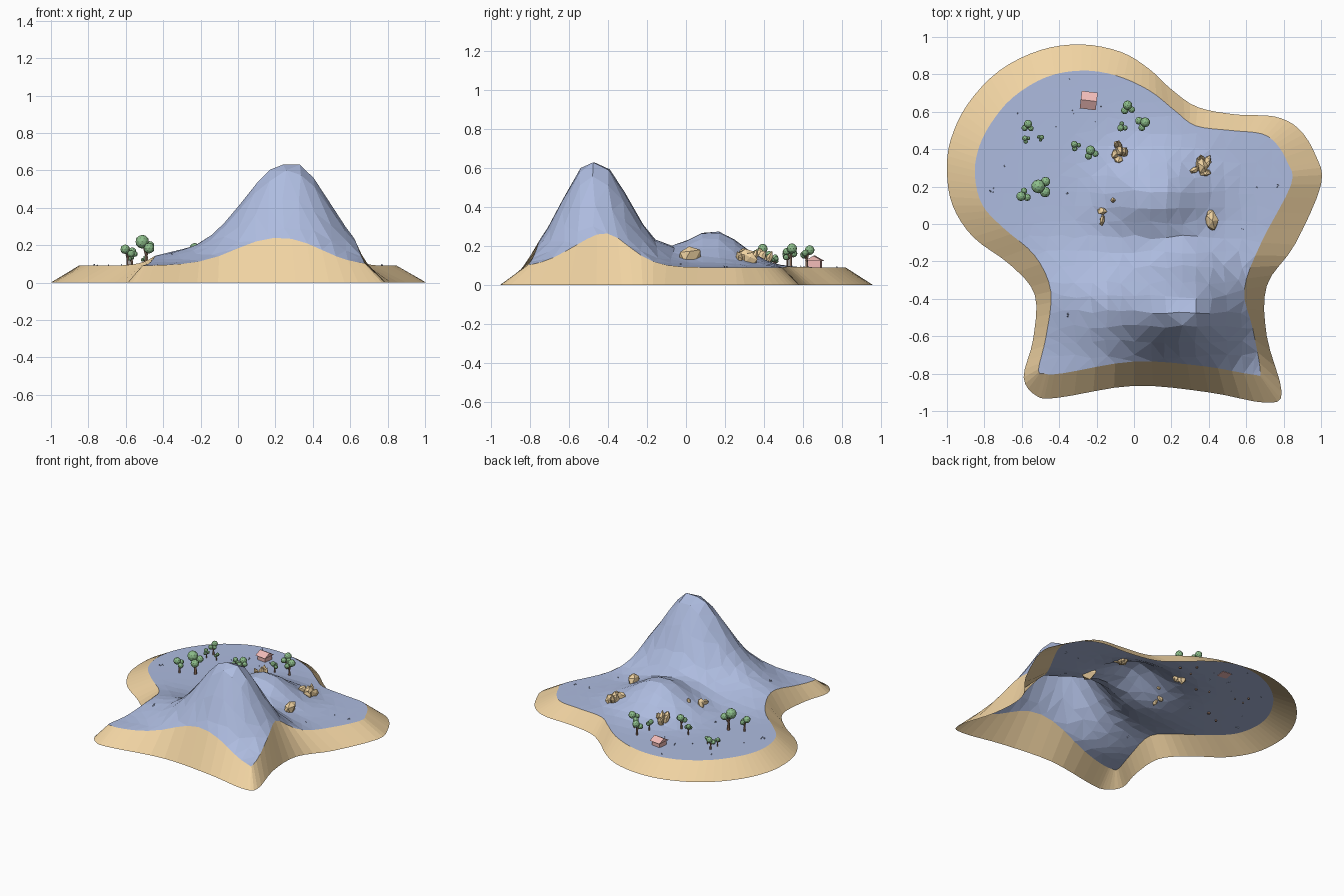
import bpy, bmesh, random
from math import exp, pi, sin, cos
from mathutils import Vector, Matrix, Euler
from mathutils.geometry import delaunay_2d_cdt

if "Cube" in bpy.data.objects:
    bpy.data.objects.remove(bpy.data.objects["Cube"])

random.seed(4)


def material(name, rgb):
    m = bpy.data.materials.new(name)
    m.diffuse_color = (*rgb, 1)
    m.use_nodes = True
    m.node_tree.nodes["Principled BSDF"].inputs["Base Color"].default_value = m.diffuse_color
    return m


BLUE = material("ground_blue", (0.42, 0.50, 0.74))
SAND = material("sand", (0.87, 0.65, 0.36))
GREEN = material("leaf_green", (0.27, 0.52, 0.26))
BROWN = material("bark", (0.40, 0.24, 0.17))
PINK = material("house_pink", (0.88, 0.50, 0.48))


def make_object(name, bm, mat):
    me = bpy.data.meshes.new(name)
    bm.normal_update()
    bm.to_mesh(me)
    bm.free()
    me.materials.append(mat)
    ob = bpy.data.objects.new(name, me)
    bpy.context.collection.objects.link(ob)
    return ob


def bump(x, y, cx, cy, left, right, front, back):
    sx = left if x < cx else right
    sy = front if y < cy else back
    return exp(-0.5 * (((x - cx) / sx) ** 2 + ((y - cy) / sy) ** 2))


# Terrain height: mountain, small hill and low shoulder on a flat plateau
def height(x, y):
    z = 0.09 + 0.56 * bump(x, y, 0.28, -0.47, 0.26, 0.21, 0.17, 0.18)
    z += 0.19 * bump(x, y, 0.12, 0.14, 0.18, 0.18, 0.15, 0.15)
    z += 0.05 * bump(x, y, -0.36, -0.36, 0.15, 0.15, 0.15, 0.15)
    return min(z, 0.63)


# Shore control points: outer x, y at sea level, then inner x, y at the rim
SHORE = [
    (1.00, .21, .84, .21), (.97, .37, .82, .33), (.88, .51, .76, .43),
    (.75, .575, .68, .483), (.55, .585, .52, .50), (.34, .625, .33, .525),
    (.20, .72, .22, .605), (.08, .83, .08, .715), (-.07, .92, -.10, .795),
    (-.28, .96, -.28, .82), (-.50, .93, -.47, .785), (-.72, .82, -.65, .675),
    (-.89, .64, -.77, .53), (-.98, .45, -.835, .39), (-1.0, .28, -.85, .25),
    (-.97, .10, -.81, .10), (-.86, -.07, -.70, -.02), (-.66, -.22, -.53, -.17),
    (-.53, -.38, -.445, -.36), (-.54, -.62, -.47, -.60), (-.59, -.82, -.51, -.775),
    (-.52, -.92, -.48, -.80), (-.40, -.928, -.38, -.798), (0, -.865, 0, -.735),
    (.40, -.90, .37, -.76), (.70, -.955, .635, -.805), (.79, -.90, .675, -.785),
    (.71, -.60, .635, -.56), (.71, -.33, .59, -.35), (.86, -.11, .68, -.10),
]


def spline(points, steps):
    out, n = [], len(points)
    for i in range(n):
        a, b, c, d = (Vector(points[(i + k) % n]) for k in (-1, 0, 1, 2))
        for s in range(steps):
            t = s / steps
            out.append(0.5 * (2 * b + (c - a) * t + (2 * a - 5 * b + 4 * c - d) * t * t
                              + (3 * b - a - 3 * c + d) * t ** 3))
    return out


ring = spline(SHORE, 4)
outer = [(p[0], p[1], 0) for p in ring]
inner = [(p[2], p[3], height(p[2], p[3])) for p in ring]

# Sand skirt sloping from the rim to sea level
bm = bmesh.new()
vo = [bm.verts.new(p) for p in outer]
vi = [bm.verts.new(p) for p in inner]
for i in range(len(ring)):
    j = (i + 1) % len(ring)
    bm.faces.new((vo[i], vo[j], vi[j], vi[i]))
make_object("sand_shore", bm, SAND)

# Blue terrain sheet: triangulated grid inside the rim
pts = [Vector(p[:2]) for p in inner]
step = 0.08
for i in range(-11, 12):
    for j in range(-11, 12):
        x = i * step + 0.01 + random.uniform(-.012, .012)
        y = j * step + 0.01 + random.uniform(-.012, .012)
        if min((Vector((x, y)) - q).length for q in pts[:len(inner)]) > 0.035:
            pts.append(Vector((x, y)))
verts, _, faces, *_ = delaunay_2d_cdt(pts, [], [list(range(len(inner)))], 1, 1e-5)
bm = bmesh.new()
vs = [bm.verts.new((v.x, v.y, height(v.x, v.y))) for v in verts]
for f in faces:
    bm.faces.new([vs[k] for k in f])
bmesh.ops.delete(bm, geom=[v for v in bm.verts if not v.link_faces], context='VERTS')
bmesh.ops.recalc_face_normals(bm, faces=bm.faces)
if sum(f.normal.z for f in bm.faces) < 0:
    bmesh.ops.reverse_faces(bm, faces=bm.faces)
make_object("terrain", bm, BLUE)


# Trees: forked trunk with three leaf balls
def tree(x, y, s, turn):
    z = height(x, y)
    trunk, leaves = bmesh.new(), bmesh.new()
    fork = Vector((x, y, z + 0.35 * s))
    base = Vector((x, y, z - 0.01))

    def limb(a, b, r1, r2):
        d = b - a
        m = Matrix.Translation((a + b) / 2) @ d.to_track_quat('Z', 'Y').to_matrix().to_4x4()
        bmesh.ops.create_cone(trunk, cap_ends=True, segments=6, radius1=r1, radius2=r2,
                              depth=d.length, matrix=m)
    limb(base, fork, 0.07 * s, 0.05 * s)
    for k, (d, h, r) in enumerate([(0.14, 0.80, 0.23), (0.20, 0.58, 0.18), (0.20, 0.66, 0.16)]):
        a = turn + k * 2 * pi / 3
        c = Vector((x + d * s * cos(a), y + d * s * sin(a), z + h * s))
        limb(fork, c, 0.045 * s, 0.025 * s)
        bmesh.ops.create_icosphere(leaves, subdivisions=2, radius=r * s,
                                   matrix=Matrix.Translation(c))
    make_object("tree_trunk", trunk, BROWN)
    make_object("tree_leaves", leaves, GREEN)


for t in [(-.49, .20, .16, 3.1), (-.59, .155, .11, 3.6), (-.567, .522, .095, 1.5),
          (-.577, .453, .065, 2.5), (-.50, .46, .055, 0.5), (-.312, .418, .08, 2.3),
          (-.228, .38, .11, 1.9), (-.032, .62, .11, 1.7), (.045, .538, .115, .4),
          (-.063, .52, .08, 3.8)]:
    tree(*t)


# Rocks: convex jittered shards
def rock(x, y, shards):
    for dx, dy, sx, sy, sz, tx, ty, rz in shards:
        bm = bmesh.new()
        bmesh.ops.create_icosphere(bm, subdivisions=1, radius=1)
        for v in bm.verts:
            v.co *= random.uniform(0.8, 1.12)
        hull = bmesh.ops.convex_hull(bm, input=bm.verts)
        bmesh.ops.delete(bm, geom=[v for v in bm.verts if not v.link_faces], context='VERTS')
        bm.transform(Matrix.LocRotScale(
            Vector((x + dx, y + dy, height(x + dx, y + dy) + 0.25 * sz)),
            Euler((tx, ty, rz)), Vector((sx, sy, sz))))
        make_object("rock", bm, SAND)


rock(-.075, .385, [(0, .01, .022, .028, .07, .3, .1, 0), (-.025, -.01, .022, .025, .05, .2, -.5, .5),
                   (.025, 0, .022, .022, .055, -.2, .5, 1), (-.01, .035, .025, .018, .06, -.4, -.1, 0),
                   (-.01, -.04, .025, .018, .035, .4, 0, 0)])
rock(.36, .31, [(0, 0, .03, .05, .05, .2, .3, .3), (-.035, -.02, .035, .02, .035, 0, -.5, .5),
                (.03, .02, .02, .045, .045, -.4, .3, -.3), (.02, -.035, .035, .02, .03, .4, .2, 0),
                (.0, .035, .025, .02, .055, -.4, 0, .4)])
rock(.415, .02, [(0, 0, .038, .062, .055, .1, .1, .1)])
rock(-.17, .055, [(0, .015, .026, .022, .045, .2, .1, 0), (0, -.035, .014, .035, .03, .3, 0, -.1)])
rock(-.112, .128, [(0, 0, .014, .014, .02, 0, 0, 0)])

# House: walls and gabled roof
place = Matrix.Translation((-.242, .66, .09)) @ Matrix.Rotation(-.12, 4, 'Z')
bm = bmesh.new()
bmesh.ops.create_cube(bm, size=1, matrix=place @ Matrix.Translation((0, 0, .017)) @ Matrix.Diagonal((.07, .07, .04, 1)))
make_object("house_walls", bm, PINK)
bm = bmesh.new()
ends = [[bm.verts.new(place @ Vector((x, y, z))) for y, z in ((-.047, .033), (.047, .033), (0, .06))]
        for x in (-.043, .043)]
a, b = ends
bm.faces.new(a)
bm.faces.new(b[::-1])
for i in range(3):
    j = (i + 1) % 3
    bm.faces.new((a[i], b[i], b[j], a[j]))
bmesh.ops.recalc_face_normals(bm, faces=bm.faces)
make_object("house_roof", bm, PINK)

# Grass tufts: tiny three-sided blades
bm = bmesh.new()
spots = [(-.33, .60, 3), (-.35, .155, 5), (-.76, .18, 5), (.77, .20, 3), (-.35, -.49, 4), (.58, -.03, 2),
         (-.35, .78, 1), (-.19, .64, 1), (-.41, .52, 1), (-.7, .3, 1), (-.2, .54, 1), (.65, .2, 1), (-.62, .6, 1)]
for x, y, n in spots:
    for k in range(n):
        px, py = x + random.uniform(-.013, .013), y + random.uniform(-.013, .013)
        m = Matrix.LocRotScale(Vector((px, py, height(px, py) + .004)),
                               Euler((random.uniform(-.5, .5), random.uniform(-.5, .5), 0)), None)
        bmesh.ops.create_cone(bm, cap_ends=False, segments=3, radius1=.004, radius2=0, depth=.014, matrix=m)
make_object("grass_tufts", bm, BLUE)
